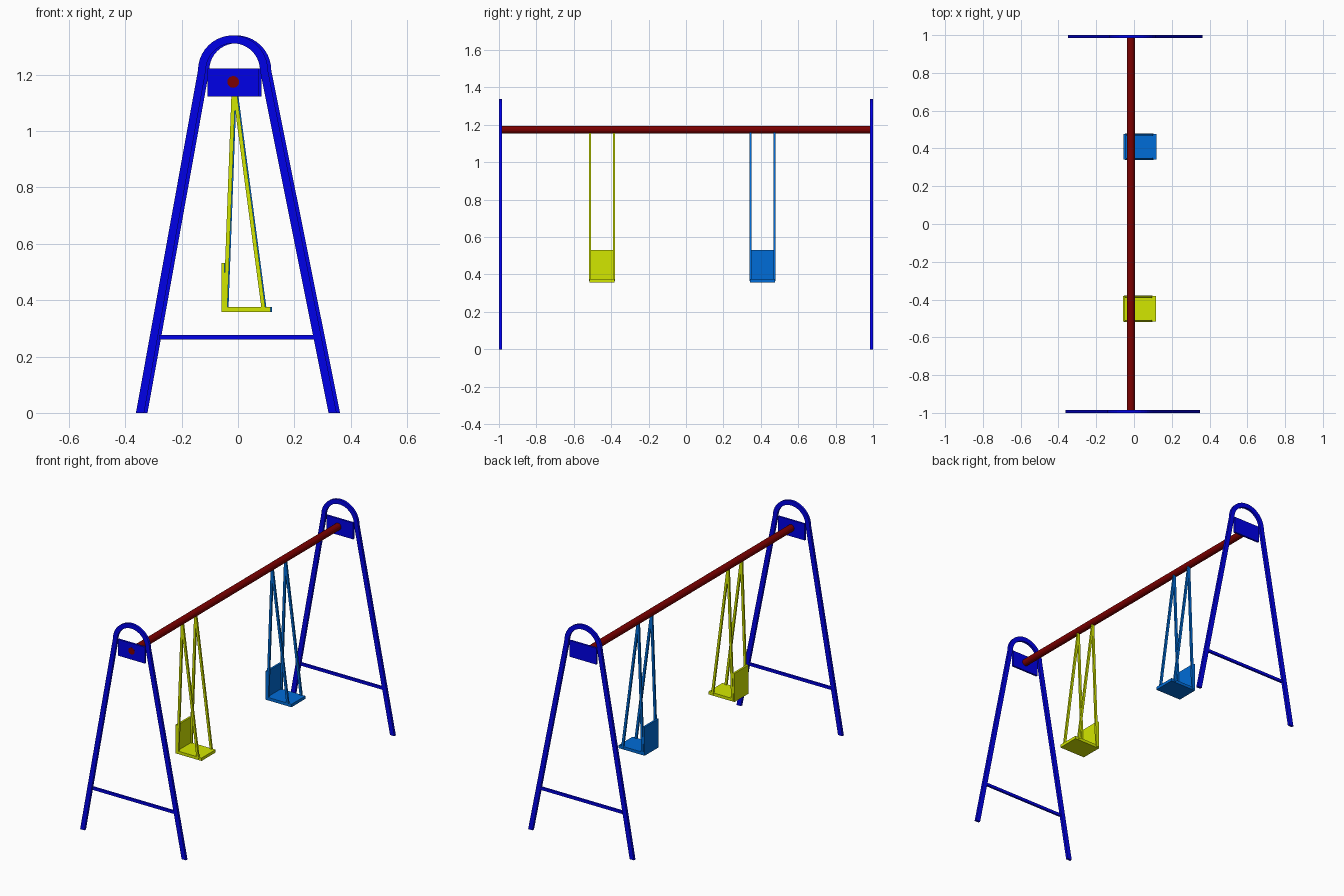
import bpy, bmesh, math
from mathutils import Vector, Matrix

if "Cube" in bpy.data.objects:
    bpy.data.objects.remove(bpy.data.objects["Cube"])


def material(name, rgb):
    m = bpy.data.materials.new(name)
    m.diffuse_color = (*rgb, 1)
    m.use_nodes = True
    m.node_tree.nodes["Principled BSDF"].inputs["Base Color"].default_value = m.diffuse_color
    return m


NAVY = material("frame blue", (0.0, 0.0, 0.80))
RED = material("dark red", (0.20, 0.0, 0.0))
YELLOW = material("yellow green", (0.65, 0.80, 0.0))
BLUE = material("sky blue", (0.0, 0.15, 0.68))


def finish(bm, name, mat):
    bmesh.ops.recalc_face_normals(bm, faces=bm.faces)
    me = bpy.data.meshes.new(name)
    bm.to_mesh(me)
    bm.free()
    ob = bpy.data.objects.new(name, me)
    bpy.context.collection.objects.link(ob)
    me.materials.append(mat)
    return ob


def box(name, lo, hi, mat):
    lo, hi = Vector(lo), Vector(hi)
    bm = bmesh.new()
    bmesh.ops.create_cube(bm, size=1)
    bmesh.ops.scale(bm, vec=hi - lo, verts=bm.verts)
    bmesh.ops.translate(bm, vec=(lo + hi) / 2, verts=bm.verts)
    return finish(bm, name, mat)


def rod(name, a, b, r, mat, sides=16):
    a, b = Vector(a), Vector(b)
    d = b - a
    bm = bmesh.new()
    rot = d.to_track_quat('Z', 'Y').to_matrix().to_4x4()
    bmesh.ops.create_cone(bm, cap_ends=True, segments=sides, radius1=r, radius2=r,
                          depth=d.length, matrix=Matrix.Translation((a + b) / 2) @ rot)
    return finish(bm, name, mat)


def strap(name, a, b, wx, wy, mat):
    """Square bar leaning in x only, with faces square to the front."""
    bm = bmesh.new()
    bmesh.ops.create_cube(bm, size=1)
    for v in bm.verts:
        end = a if v.co.z > 0 else b
        v.co = Vector((end[0] + v.co.x * wx, end[1] + v.co.y * wy, end[2]))
    return finish(bm, name, mat)


def end_frame(name, cx, y0, y1):
    """Flat bent bar: two splayed legs joined by a half-round arch."""
    ax, az, ro, ri, leg, w = cx - 0.012, 1.215, 0.124, 0.096, 0.356, 0.029
    pairs = [((cx + leg, 0), (cx + leg - w, 0))]
    n = 20
    for i in range(n + 1):
        t = math.pi * i / n
        c, s = math.cos(t), math.sin(t)
        pairs.append(((ax + ro * c, az + ro * s), (ax + ri * c, az + ri * s)))
    pairs.append(((cx - leg, 0), (cx - leg + w, 0)))
    bm = bmesh.new()
    rings = [[bm.verts.new((x, y, z)) for (x, z), y in
              ((o, y0), (o, y1), (i, y1), (i, y0))] for o, i in pairs]
    for a, b in zip(rings, rings[1:]):
        for k in range(4):
            bm.faces.new((a[k], a[(k + 1) % 4], b[(k + 1) % 4], b[k]))
    bm.faces.new(rings[0])
    bm.faces.new(rings[-1])
    finish(bm, name + "_frame", NAVY)
    # plate holding the top beam, and the low cross bar
    ym = (y0 + y1) / 2
    box(name + "_plate", (ax - 0.09, ym - 0.006, 1.122), (ax + 0.09, ym + 0.006, 1.221), NAVY)
    box(name + "_cross_bar", (cx - 0.275, ym - 0.006, 0.26), (cx + 0.275, ym + 0.006, 0.277), NAVY)


end_frame("front", -0.006, -1.0, -0.985)
end_frame("back", 0.006, 0.985, 1.0)

# top beam
rod("top_beam", (-0.017, -0.9995, 1.174), (-0.017, 0.988, 1.174), 0.021, RED)


def swing(name, cy, dx, mat):
    hw = 0.067
    box(name + "_seat", (-0.059 + dx, cy - hw, 0.357), (0.116 + dx, cy + hw, 0.375), mat)
    box(name + "_backrest", (-0.059 + dx, cy - hw, 0.375), (-0.047 + dx, cy + hw, 0.531), mat)
    for s in (-1, 1):
        for x, tag in ((-0.045, "rear"), (0.091, "front")):
            y = cy + s * 0.064
            strap(f"{name}_{tag}_hanger_{'left' if s < 0 else 'right'}",
                  (-0.015 + dx, y, 1.165), (x + dx, y, 0.364), 0.014, 0.011, mat)


swing("yellow_swing", -0.449, 0.0, YELLOW)
swing("blue_swing", 0.409, 0.004, BLUE)
